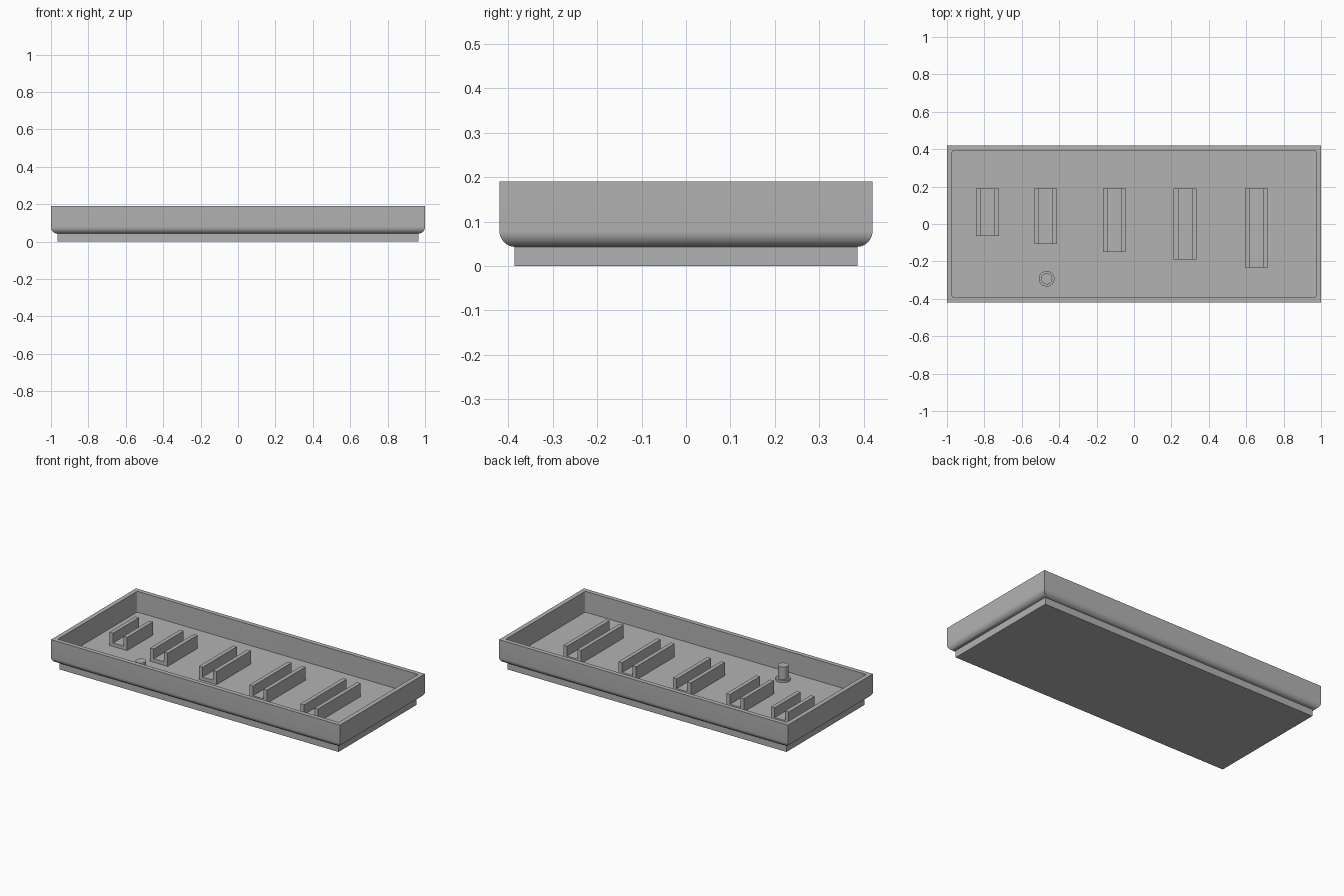
import bpy, bmesh, math

if "Cube" in bpy.data.objects:
    bpy.data.objects.remove(bpy.data.objects["Cube"])

grey = bpy.data.materials.new("plain grey")
grey.diffuse_color = (0.45, 0.45, 0.45, 1)
grey.use_nodes = True
grey.node_tree.nodes["Principled BSDF"].inputs["Base Color"].default_value = grey.diffuse_color

HX, HY = 1.0, 0.42          # outer half sizes
TOP, LIP, FLOOR = 0.19, 0.043, 0.06
WALL, ROUND, FOOT = 0.028, 0.036, 0.034


def finish(bm, name, smooth=False):
    bmesh.ops.recalc_face_normals(bm, faces=bm.faces)
    mesh = bpy.data.meshes.new(name)
    bm.to_mesh(mesh)
    bm.free()
    mesh.materials.append(grey)
    obj = bpy.data.objects.new(name, mesh)
    bpy.context.collection.objects.link(obj)
    if smooth:
        bpy.ops.object.select_all(action='DESELECT')
        obj.select_set(True)
        bpy.context.view_layer.objects.active = obj
        bpy.ops.object.shade_smooth_by_angle(angle=math.radians(30))
    return obj


# Tray: a wall profile (inset, height) swept round a rectangle with mitred corners
profile = [(FOOT, 0), (FOOT, LIP)]
for i in range(9):
    a = math.pi / 2 * i / 8
    profile.append((ROUND * (1 - math.sin(a)), LIP + ROUND * (1 - math.cos(a))))
profile += [(0, TOP), (WALL, TOP), (WALL, FLOOR)]

bm = bmesh.new()
rings = []
for inset, z in profile:
    x, y = HX - inset, HY - inset
    rings.append([bm.verts.new((sx * x, sy * y, z))
                  for sx, sy in ((-1, -1), (1, -1), (1, 1), (-1, 1))])
for lower, upper in zip(rings, rings[1:]):
    for i in range(4):
        j = (i + 1) % 4
        bm.faces.new((lower[i], lower[j], upper[j], upper[i]))
bm.faces.new(rings[0][::-1])
bm.faces.new(rings[-1])
# Slightly rounded inner corners
inner = [bm.edges.get((a, b)) for a, b in zip(rings[-2], rings[-1])]
bmesh.ops.bevel(bm, geom=inner, offset=0.008, segments=4, profile=0.5, affect='EDGES')
finish(bm, "tray", smooth=True)

# Five U-shaped holders, each longer than the last
HALF, RIB, BASE, RIM, BACK = 0.061, 0.025, FLOOR + 0.022, 0.143, 0.19
section = [(-HALF, FLOOR), (HALF, FLOOR), (HALF, RIM), (HALF - RIB, RIM),
           (HALF - RIB, BASE), (RIB - HALF, BASE), (RIB - HALF, RIM), (-HALF, RIM)]
for n, cx in enumerate((-0.783, -0.473, -0.105, 0.273, 0.655)):
    front = -0.065 - 0.0417 * n
    bm = bmesh.new()
    face = bm.faces.new([bm.verts.new((cx + x, front, z)) for x, z in section])
    new = bmesh.ops.extrude_face_region(bm, geom=[face])["geom"]
    bmesh.ops.translate(bm, vec=(0, BACK - front, 0),
                        verts=[v for v in new if isinstance(v, bmesh.types.BMVert)])
    finish(bm, f"holder_{n + 1}")

# Peg with a collar at its foot, turned as one lathe shape
bm = bmesh.new()
outline = [(0.042, FLOOR), (0.042, FLOOR + 0.014), (0.03, FLOOR + 0.014), (0.03, 0.152)]
SIDES = 32
rings = [[bm.verts.new((-0.467 + r * math.cos(2 * math.pi * i / SIDES),
                        -0.293 + r * math.sin(2 * math.pi * i / SIDES), z))
          for i in range(SIDES)] for r, z in outline]
for lower, upper in zip(rings, rings[1:]):
    for i in range(SIDES):
        j = (i + 1) % SIDES
        bm.faces.new((lower[i], lower[j], upper[j], upper[i]))
bm.faces.new(rings[0][::-1])
bm.faces.new(rings[-1])
finish(bm, "peg", smooth=True)
